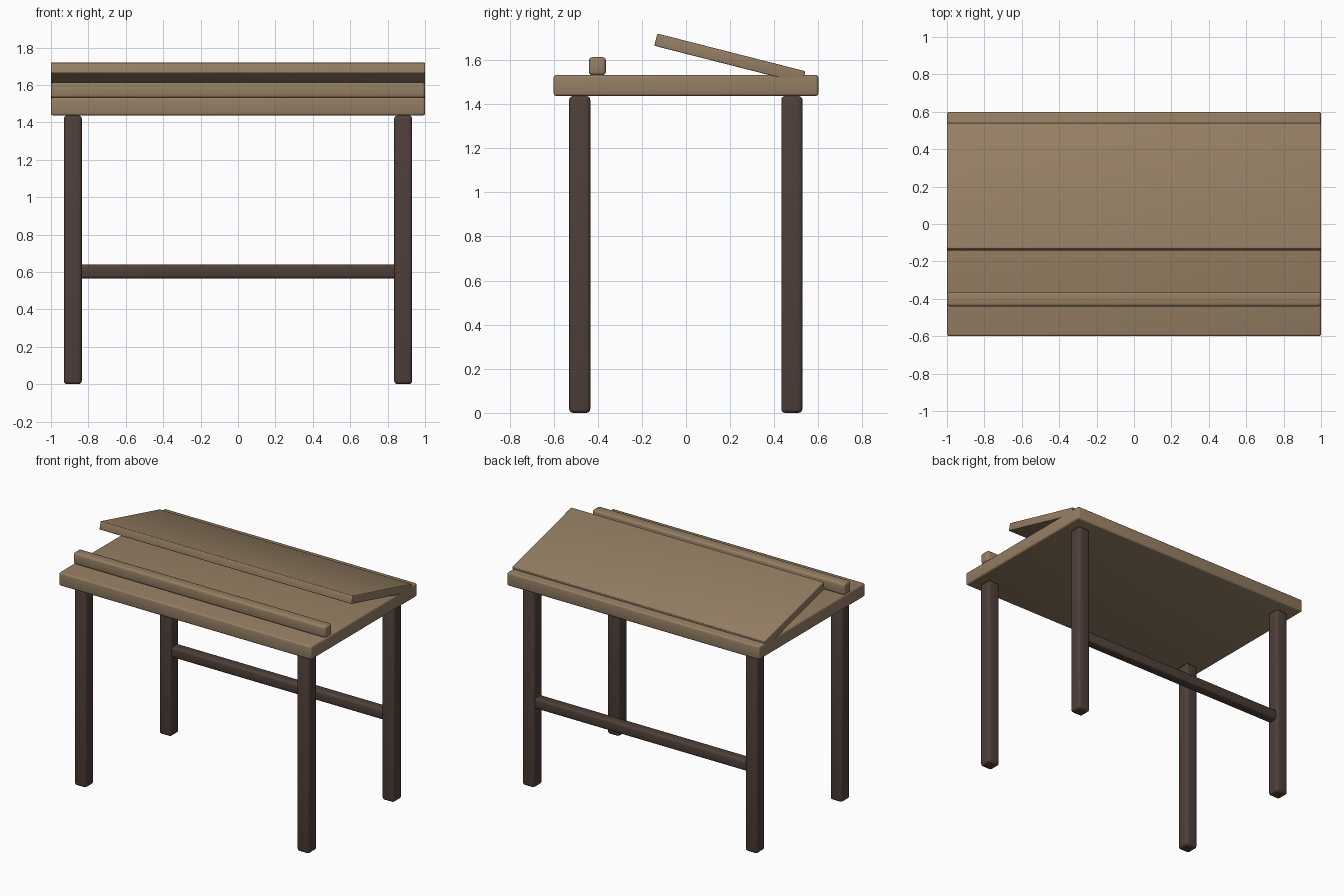
import bpy
import math

if "Cube" in bpy.data.objects:
    bpy.data.objects.remove(bpy.data.objects["Cube"])


def material(name, color):
    m = bpy.data.materials.new(name)
    m.diffuse_color = color
    m.use_nodes = True
    m.node_tree.nodes["Principled BSDF"].inputs["Base Color"].default_value = m.diffuse_color
    return m


light_wood = material("light_wood", (0.30, 0.21, 0.125, 1))
dark_wood = material("dark_wood", (0.078, 0.050, 0.040, 1))


def bar(name, center, size, bevel, mat, tilt=0.0):
    """Box with rounded edges, optionally tilted about x."""
    bpy.ops.mesh.primitive_cube_add(size=1, location=center)
    ob = bpy.context.object
    ob.name = name
    ob.scale = size
    bpy.ops.object.transform_apply(location=False, rotation=False, scale=True)
    ob.rotation_euler.x = tilt
    mod = ob.modifiers.new("rounded_edges", 'BEVEL')
    mod.width = bevel
    mod.segments = 3
    mod.limit_method = 'ANGLE'
    bpy.ops.object.modifier_apply(modifier=mod.name)
    bpy.ops.object.shade_smooth_by_angle(angle=math.radians(35))
    ob.data.materials.append(mat)
    return ob


# Desk slab
bar("tabletop", (0, 0, 1.485), (2.0, 1.2, 0.096), 0.012, light_wood)

# Sloped writing board, rising toward the front
bar("sloped_board", (0, 0.1985, 1.607), (2.0, 0.692, 0.057), 0.005,
    light_wood, math.radians(-14.3))

# Raised rail along the front
bar("front_ledge", (0, -0.402, 1.572), (2.0, 0.077, 0.082), 0.015, light_wood)

# Four legs
for side, x in (("left", -0.883), ("right", 0.883)):
    for end, y in (("front", -0.482), ("back", 0.48)):
        bar(f"{end}_{side}_leg", (x, y, 0.7185), (0.096, 0.096, 1.437), 0.018, dark_wood)

# Stretcher between the back legs
bar("back_stretcher", (0, 0.48, 0.603), (1.70, 0.075, 0.075), 0.016, dark_wood)
